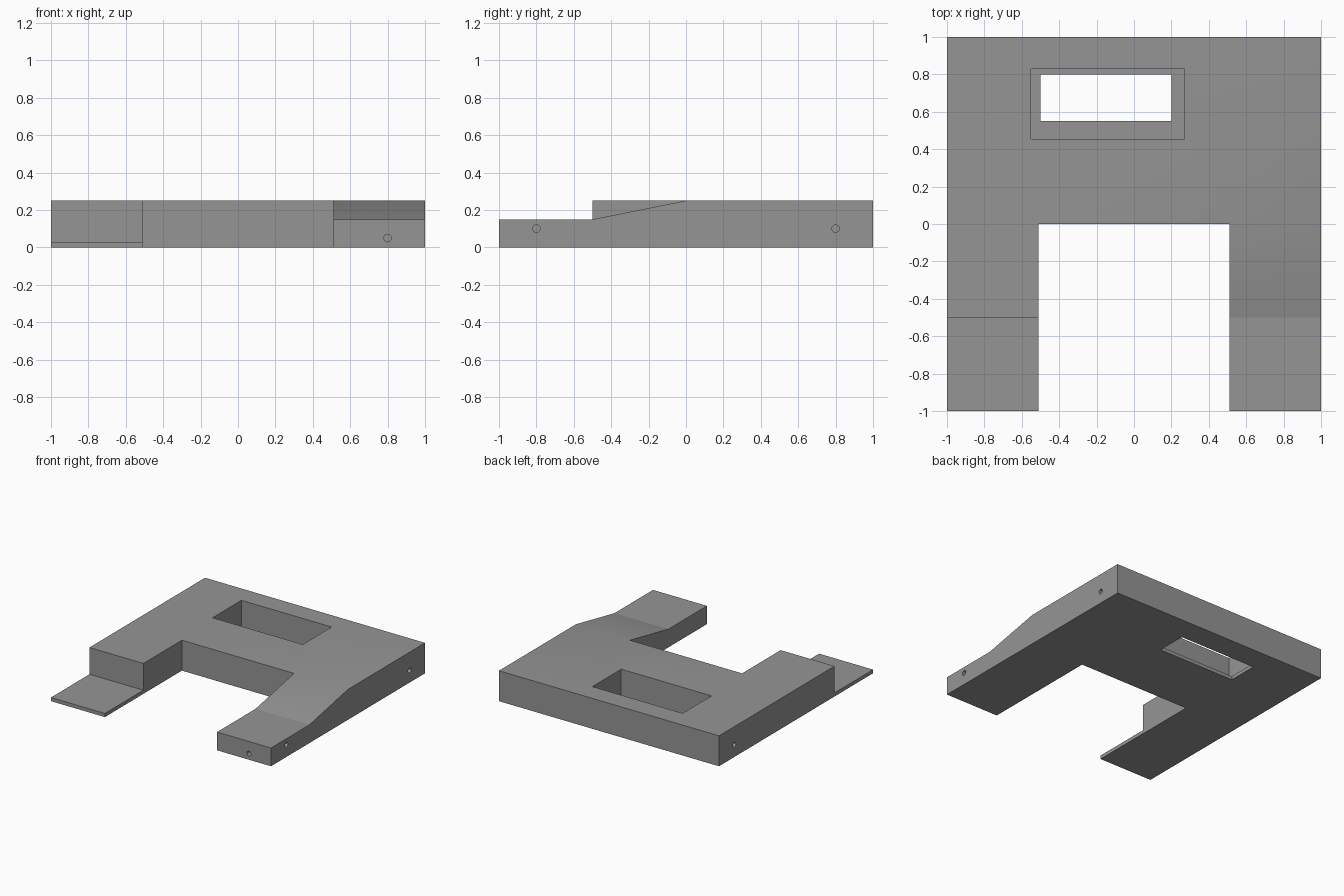
import bpy, bmesh, math
from mathutils import Vector, Matrix

if "Cube" in bpy.data.objects:
    bpy.data.objects.remove(bpy.data.objects["Cube"])

grey = bpy.data.materials.new("grey")
grey.diffuse_color = (0.3, 0.3, 0.3, 1)
grey.use_nodes = True
grey.node_tree.nodes["Principled BSDF"].inputs["Base Color"].default_value = grey.diffuse_color


def make_object(name, bm):
    mesh = bpy.data.meshes.new(name)
    bm.to_mesh(mesh)
    bm.free()
    obj = bpy.data.objects.new(name, mesh)
    mesh.materials.append(grey)
    bpy.context.collection.objects.link(obj)
    return obj


def box_cutter(x0, x1, y0, y1, z0, z1):
    bm = bmesh.new()
    size = Matrix.Diagonal((x1 - x0, y1 - y0, z1 - z0, 1))
    centre = Matrix.Translation(((x0 + x1) / 2, (y0 + y1) / 2, (z0 + z1) / 2))
    bmesh.ops.create_cube(bm, size=1, matrix=centre @ size)
    return make_object("cutter", bm)


def hole_cutter(centre, axis, radius=0.02, depth=0.2):
    # Small blind hole drilled into a side wall
    bm = bmesh.new()
    turn = Vector(axis).to_track_quat('Z', 'Y').to_matrix().to_4x4()
    bmesh.ops.create_cone(bm, cap_ends=True, segments=24, radius1=radius, radius2=radius,
                          depth=2 * depth, matrix=Matrix.Translation(centre) @ turn)
    return make_object("cutter", bm)


# Body: blocks given as x range, y range, top height at front and at back
ARM, TOP, LOW = 0.51, 0.25, 0.15
blocks = [
    (-1, -ARM, 0, 1, TOP, TOP),
    (-ARM, ARM, 0, 1, TOP, TOP),
    (ARM, 1, 0, 1, TOP, TOP),
    (-1, -ARM, -1, 0, TOP, TOP),
    (ARM, 1, -0.5, 0, LOW, TOP),
    (ARM, 1, -1, -0.5, LOW, LOW),
]
sides = [(0, 3, 2, 1), (4, 5, 6, 7), (0, 1, 5, 4), (1, 2, 6, 5), (2, 3, 7, 6), (3, 0, 4, 7)]
faces = {}
for x0, x1, y0, y1, za, zb in blocks:
    c = [(x0, y0, 0), (x1, y0, 0), (x1, y1, 0), (x0, y1, 0),
         (x0, y0, za), (x1, y0, za), (x1, y1, zb), (x0, y1, zb)]
    for s in sides:
        pts = [c[i] for i in s]
        key = frozenset(pts)
        if key in faces:        # wall shared by two blocks is inside the body
            del faces[key]
        else:
            faces[key] = pts
bm = bmesh.new()
for pts in faces.values():
    bm.faces.new([bm.verts.new(p) for p in pts])
bmesh.ops.remove_doubles(bm, verts=bm.verts, dist=1e-4)
bmesh.ops.dissolve_limit(bm, angle_limit=math.radians(1), verts=bm.verts, edges=bm.edges)
bmesh.ops.recalc_face_normals(bm, faces=bm.faces)
body = make_object("body", bm)

cutters = [
    box_cutter(-1.2, -0.4, -1.2, -0.5, 0.03, 0.5),       # leaves the thin left tongue
    box_cutter(-0.55, 0.27, 0.455, 0.83, 0.03, 0.5),     # pocket
    box_cutter(-0.5, 0.2, 0.55, 0.8, -0.2, 0.2),         # window through the pocket floor
    hole_cutter((1, -0.8, 0.1), (1, 0, 0)),
    hole_cutter((1, 0.8, 0.1), (1, 0, 0)),
    hole_cutter((-1, 0.8, 0.1), (1, 0, 0)),
    hole_cutter((0.8, -1, 0.05), (0, 1, 0), depth=0.1),
]
bpy.context.view_layer.objects.active = body
body.select_set(True)
for cutter in cutters:
    mod = body.modifiers.new("cut", 'BOOLEAN')
    mod.operation = 'DIFFERENCE'
    mod.solver = 'EXACT'
    mod.object = cutter
    bpy.ops.object.modifier_apply(modifier=mod.name)
    bpy.data.objects.remove(cutter)

# Soft blend at the top of the ramp, crisp edge at its foot
bpy.ops.object.shade_smooth_by_angle(angle=math.radians(30))
verts = body.data.vertices
for e in body.data.edges:
    if all(abs(verts[i].co.y + 0.5) < 1e-3 and abs(verts[i].co.z - LOW) < 1e-3 for i in e.vertices):
        e.use_edge_sharp = True
